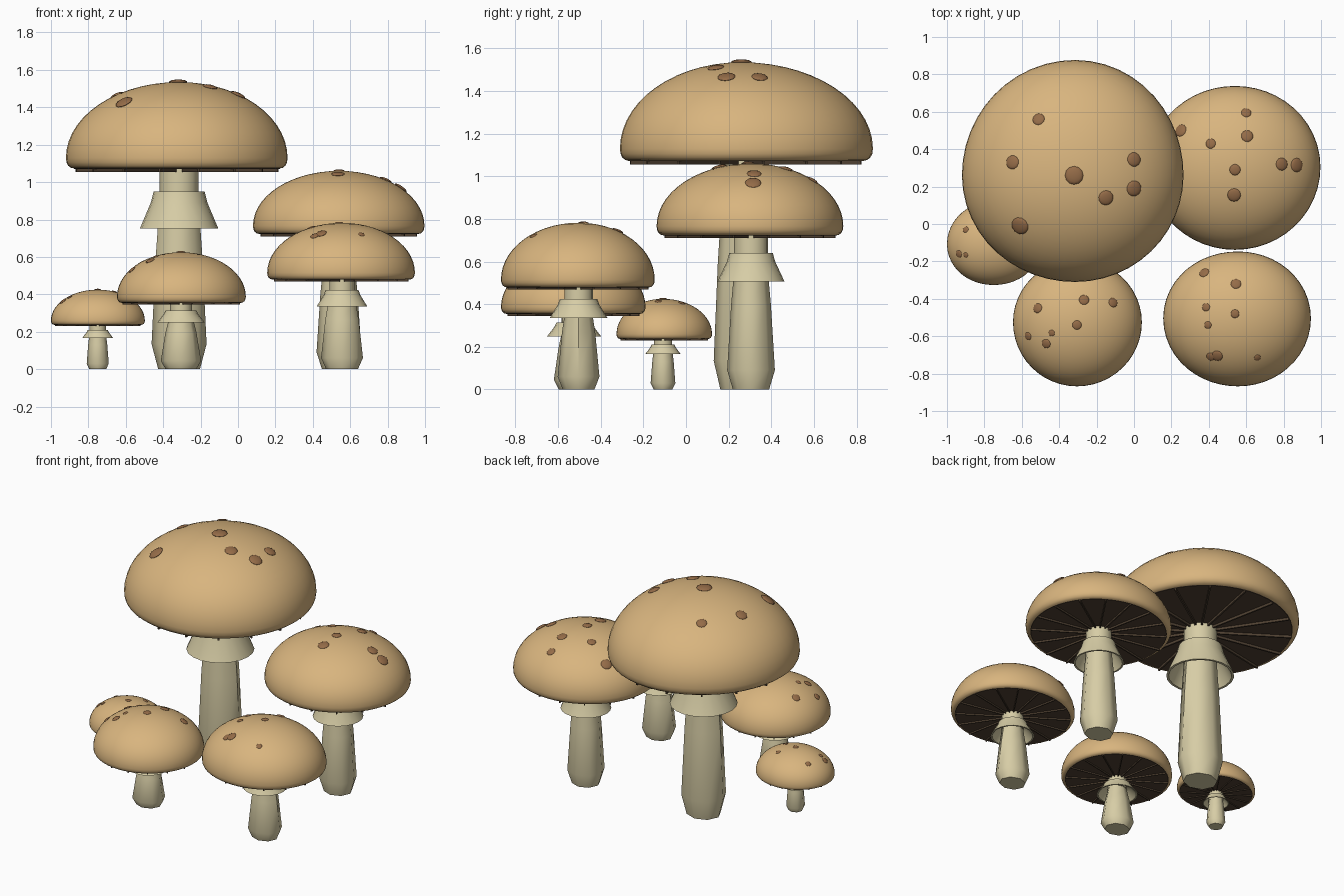
import bpy, bmesh
from math import sin, cos, pi, tau, sqrt, atan2, radians
from mathutils import Matrix, Vector

if "Cube" in bpy.data.objects:
    bpy.data.objects.remove(bpy.data.objects["Cube"])


def material(name, rgb):
    m = bpy.data.materials.new(name)
    m.diffuse_color = (*rgb, 1)
    m.use_nodes = True
    m.node_tree.nodes["Principled BSDF"].inputs["Base Color"].default_value = m.diffuse_color
    return m


TAN = material("cap_tan", (0.69, 0.46, 0.21))
CREAM = material("stem_cream", (0.68, 0.61, 0.38))
DARK = material("gill_brown", (0.08, 0.053, 0.032))
SPOT = material("spot_brown", (0.30, 0.15, 0.065))


def finish(bm, name, mat, angle=40):
    bmesh.ops.recalc_face_normals(bm, faces=bm.faces)
    me = bpy.data.meshes.new(name)
    bm.to_mesh(me)
    bm.free()
    me.materials.append(mat)
    ob = bpy.data.objects.new(name, me)
    bpy.context.collection.objects.link(ob)
    bpy.ops.object.select_all(action='DESELECT')
    ob.select_set(True)
    bpy.context.view_layer.objects.active = ob
    bpy.ops.object.shade_smooth_by_angle(angle=radians(angle))
    return ob


def lathe(name, profile, n, centre, mat, shape=lambda t: (cos(t), sin(t)), angle=40, closed=False):
    """Spin (radius, z) points about a vertical axis; shape(t) gives the outline."""
    bm = bmesh.new()
    rings = []
    for r, z in profile:
        pts = [shape(tau * i / n) for i in range(n if r > 0 else 1)]
        rings.append([bm.verts.new((centre[0] + r * px, centre[1] + r * py, z)) for px, py in pts])
    pairs = list(zip(rings, rings[1:]))
    if closed:
        pairs.append((rings[-1], rings[0]))
    for a, b in pairs:
        for i in range(n):
            j = (i + 1) % n
            if len(a) == 1:
                bm.faces.new((a[0], b[j], b[i]))
            elif len(b) == 1:
                bm.faces.new((a[i], a[j], b[0]))
            else:
                bm.faces.new((a[i], a[j], b[j], b[i]))
    return finish(bm, name, mat, angle)


def mushroom(tag, centre, reach, z_low, z_top, base, neck, skirt, spots):
    # cap outline: reach is the radius towards right, back, left and front
    right, back, left, front = reach
    R = sum(reach) / 4

    def radius(t):
        c, s = cos(t), sin(t)
        return c * c * (right if c > 0 else left) + s * s * (back if s > 0 else front)

    def outline(t):
        return radius(t) * cos(t), radius(t) * sin(t)

    z_mid = z_low + 0.125 * R
    dome = z_top - z_mid
    z_under = z_low + 0.03 * R

    # cap dome with rolled lip
    prof = [(0, z_top)]
    prof += [(sin(a), z_mid + dome * cos(a)) for a in (pi / 2 * k / 14 for k in range(1, 15))]
    prof += [(0.995, z_low + 0.085 * R), (0.98, z_low + 0.055 * R),
             (0.955, z_low + 0.035 * R), (0.92, z_under)]
    lathe(tag + "_cap", prof, 48, centre, TAN, outline)

    # underside disc
    lathe(tag + "_cap_underside", [(0.94, z_low + 0.037 * R), (0.93, z_under - 0.003 * R), (0, z_under - 0.003 * R)],
          48, centre, DARK, outline)

    # radial gills
    bm = bmesh.new()
    for i in range(16):
        t = tau * (i + 0.5) / 16
        r0, r1 = 0.15 * R, 0.93 * radius(t)
        m = (Matrix.Translation((*centre, z_low + 0.02 * R)) @ Matrix.Rotation(t, 4, 'Z')
             @ Matrix.Translation(((r0 + r1) / 2, 0, 0)) @ Matrix.Diagonal((r1 - r0, 0.018 * R, 0.04 * R, 1)))
        bmesh.ops.create_cube(bm, size=1, matrix=m)
    finish(bm, tag + "_gills", DARK)

    # tapered eight-sided stem and round neck
    bx, by = base
    h = z_under
    k = neck / bx
    lathe(tag + "_stem", [(0, 0), (0.76, 0), (1, 0.125 * h), (0.5 + 0.5 * k, 0.55 * h),
                          (0.2 + 0.8 * k, 0.72 * h), (k, 0.87 * h), (0, 0.87 * h)],
          8, centre, CREAM, lambda t: (bx * cos(t), by * sin(t)), 50)
    lathe(tag + "_neck", [(0, 0.8 * h), (neck, 0.8 * h), (neck, h + 0.01), (0, h + 0.01)], 16, centre, CREAM)

    # flared skirt ring, open underneath
    lathe(tag + "_skirt_ring", [(neck * 0.95, 0.885 * h), (skirt * 0.65, 0.885 * h), (skirt * 0.72, 0.83 * h),
                                (skirt, 0.70 * h), (skirt * 0.93, 0.70 * h), (skirt * 0.66, 0.81 * h),
                                (neck * 0.95, 0.85 * h)], 20, centre, CREAM, closed=True)

    # flattened spots lying on the dome
    bm = bmesh.new()
    for x, y, r in spots:
        d = Vector((x - centre[0], y - centre[1]))
        f = min(d.length / radius(atan2(d.y, d.x)), 0.97)
        z = sqrt(1 - f * f)
        normal = Vector((d.x / R ** 2, d.y / R ** 2, z / dome))
        rot = normal.to_track_quat('Z', 'Y').to_matrix().to_4x4()
        m = Matrix.Translation((x, y, z_mid + dome * z)) @ rot @ Matrix.Diagonal((r, r, 0.28 * r, 1))
        bmesh.ops.create_uvsphere(bm, u_segments=12, v_segments=8, radius=1, matrix=m)
    finish(bm, tag + "_spots", SPOT)


mushroom("large", (-0.315, 0.26), (0.58, 0.617, 0.605, 0.57), 1.055, 1.535, (0.147, 0.13), 0.104, 0.21,
         [(-0.51, 0.56, .033), (-0.65, 0.33, .037), (-0.32, 0.26, .049), (-0.15, 0.14, .04),
          (0, 0.345, .038), (0, 0.19, .042), (-0.61, -0.01, .048)])
mushroom("back_right", (0.54, 0.305), (0.457, 0.433, 0.46, 0.443), 0.71, 1.06, (0.12, 0.112), 0.08, 0.157,
         [(0.25, 0.50, .034), (0.41, 0.43, .027), (0.60, 0.595, .027), (0.605, 0.47, .032),
          (0.54, 0.29, .03), (0.535, 0.155, .036), (0.79, 0.32, .034), (0.87, 0.315, .038)])
mushroom("front_right", (0.556, -0.504), (0.39, 0.357, 0.40, 0.364), 0.468, 0.782, (0.112, 0.098), 0.067, 0.135,
         [(0.375, -0.26, .028), (0.545, -0.32, .028), (0.385, -0.445, .022), (0.54, -0.48, .023),
          (0.395, -0.54, .02), (0.41, -0.71, .024), (0.445, -0.705, .03), (0.66, -0.715, .018)])
mushroom("front_left", (-0.305, -0.525), (0.347, 0.335, 0.342, 0.343), 0.345, 0.625, (0.108, 0.095), 0.058, 0.127,
         [(-0.515, -0.45, .026), (-0.267, -0.406, .027), (-0.112, -0.42, .026), (-0.305, -0.54, .025),
          (-0.44, -0.583, .017), (-0.567, -0.6, .022), (-0.47, -0.64, .025)])
mushroom("small", (-0.75, -0.108), (0.252, 0.23, 0.25, 0.218), 0.23, 0.425, (0.059, 0.058), 0.043, 0.083,
         [(-0.90, -0.03, .017), (-0.936, -0.16, .02), (-0.90, -0.166, .014), (-0.75, -0.108, .018),
          (-0.68, -0.02, .016), (-0.66, -0.13, .016)])
